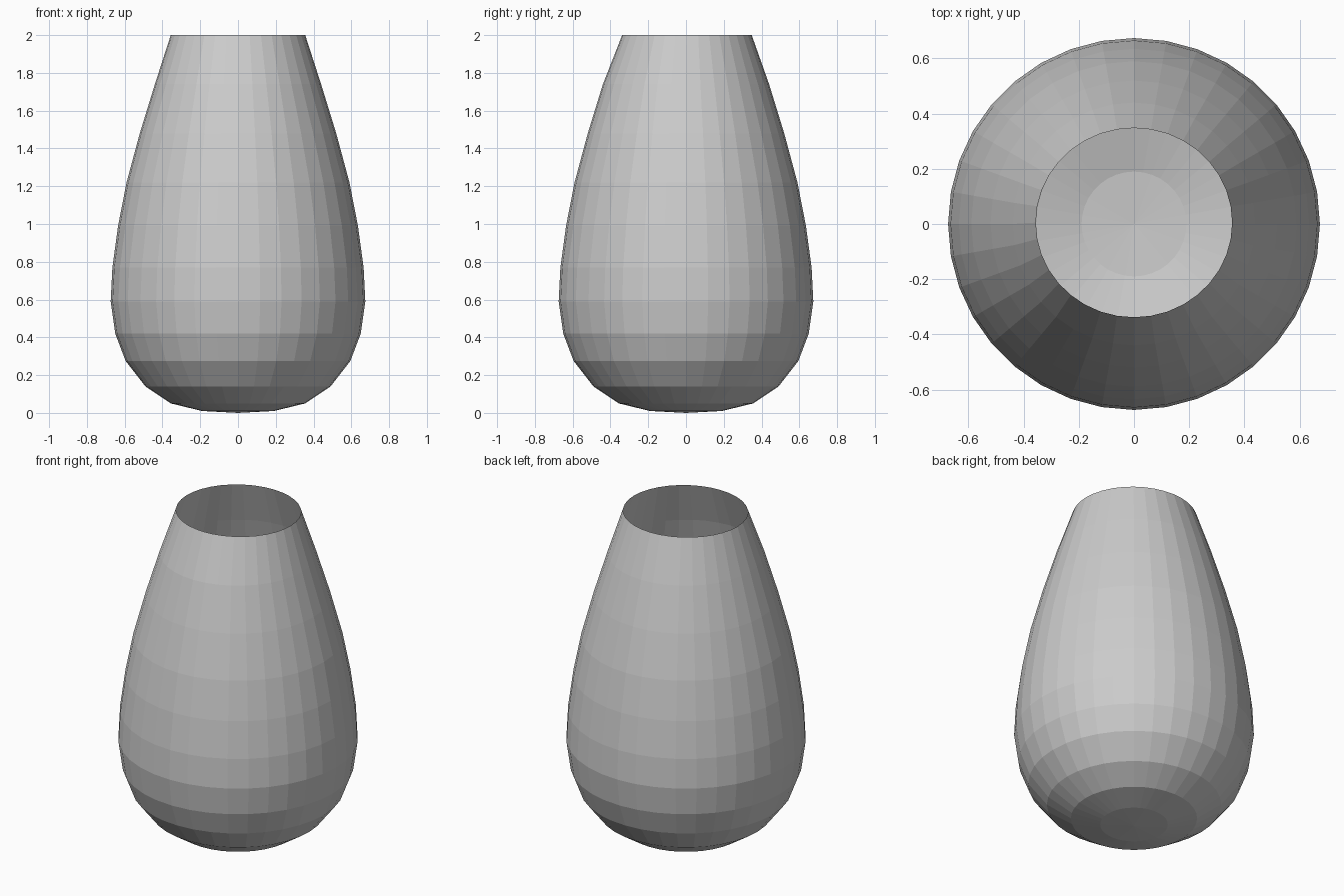
import bpy
import bmesh
from math import cos, sin, tau

cube = bpy.data.objects.get("Cube")
if cube:
    bpy.data.objects.remove(cube, do_unlink=True)

SIDES = 36
# Radius and height of each ring, from the foot to the rim
PROFILE = [(0.19, 0.01), (0.355, 0.05), (0.49, 0.14), (0.595, 0.275),
           (0.65, 0.42), (0.674, 0.59), (0.665, 0.77), (0.635, 0.99),
           (0.59, 1.22), (0.52, 1.48), (0.44, 1.74), (0.35, 2.0)]

clay = bpy.data.materials.new("grey clay")
clay.use_nodes = True
GREY = (0.6, 0.6, 0.6, 1)
clay.diffuse_color = GREY
clay.node_tree.nodes["Principled BSDF"].inputs["Base Color"].default_value = GREY

# Single-walled, open-topped vase body
bm = bmesh.new()
rings = []
for r, z in PROFILE:
    rim = z == PROFILE[-1][1]
    rx, ry, dy = (r + 0.006, r - 0.007, 0.005) if rim else (r, r, 0)
    rings.append([bm.verts.new((rx * cos(tau * i / SIDES),
                                ry * sin(tau * i / SIDES) + dy, z))
                  for i in range(SIDES)])

for low, high in zip(rings, rings[1:]):
    for i in range(SIDES):
        j = (i + 1) % SIDES
        bm.faces.new((low[i], low[j], high[j], high[i]))

# Slightly domed foot
centre = bm.verts.new((0, 0, 0))
for i in range(SIDES):
    bm.faces.new((centre, rings[0][(i + 1) % SIDES], rings[0][i]))

mesh = bpy.data.meshes.new("vase")
bm.to_mesh(mesh)
bm.free()
mesh.materials.append(clay)
vase = bpy.data.objects.new("vase", mesh)
bpy.context.collection.objects.link(vase)
